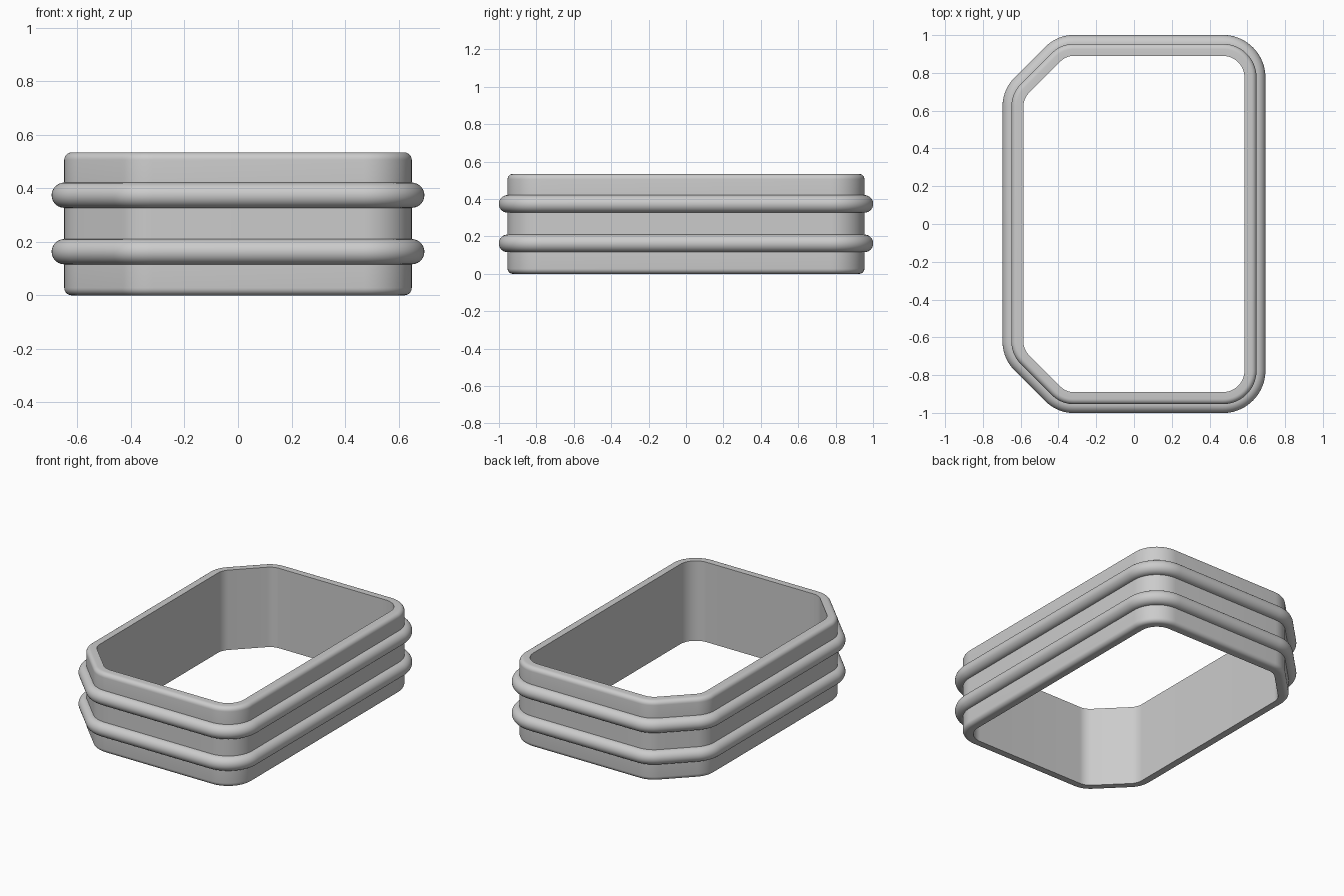
import bpy, bmesh, math
from math import sin, cos, radians, pi

cube = bpy.data.objects.get("Cube")
if cube:
    bpy.data.objects.remove(cube, do_unlink=True)

# One plain grey material
grey = bpy.data.materials.new("plain_grey")
grey.use_nodes = True
colour = (0.6, 0.6, 0.6, 1)
grey.diffuse_color = colour
grey.node_tree.nodes["Principled BSDF"].inputs["Base Color"].default_value = colour

# Dimensions of the inner opening and the wall
HALF_X, HALF_Y, CUT = 0.585, 0.89, 0.225
WALL, HEIGHT, FILLET = 0.064, 0.534, 0.028
RIB_R, RIB_Z = 0.047, (0.163, 0.374)
ROUND_R, CUT_R = 0.115, 0.10

# Outline corners: arc centre, radius, start and end angle in degrees
t = CUT_R * math.tan(pi / 8)
cx, cy = HALF_X - ROUND_R, HALF_Y - ROUND_R
top_x, top_y = -HALF_X + CUT + t, HALF_Y - CUT_R
side_x, side_y = -HALF_X + CUT_R, HALF_Y - CUT - t
corners = [
    (cx, -cy, ROUND_R, -90, 0),
    (cx, cy, ROUND_R, 0, 90),
    (top_x, top_y, CUT_R, 90, 135),
    (side_x, side_y, CUT_R, 135, 180),
    (side_x, -side_y, CUT_R, 180, 225),
    (top_x, -top_y, CUT_R, 225, 270),
]
outline = []
for x, y, r, a0, a1 in corners:
    steps = (a1 - a0) // 5
    for i in range(steps + 1):
        a = radians(a0 + (a1 - a0) * i / steps)
        outline.append((x, y, r, cos(a), sin(a)))


def arc(off, z, r, a0, a1, n):
    """Profile points (outward offset, height) along an arc."""
    angles = [radians(a0 + (a1 - a0) * i / n) for i in range(n + 1)]
    return [(off + r * cos(a), z + r * sin(a)) for a in angles]


# Wall section: flat inside, filleted outer rims and two half-round ribs
profile = [(0, 0)] + arc(WALL - FILLET, FILLET, FILLET, -90, 0, 6)
for z in RIB_Z:
    profile += arc(WALL, z, RIB_R, -90, 90, 20)
profile += arc(WALL - FILLET, HEIGHT - FILLET, FILLET, 0, 90, 6) + [(0, HEIGHT)]

# Sweep the section around the outline
bm = bmesh.new()
loops = [[bm.verts.new((x + (r + off) * nx, y + (r + off) * ny, z))
          for off, z in profile] for x, y, r, nx, ny in outline]
n = len(profile)
for i, loop in enumerate(loops):
    nxt = loops[(i + 1) % len(loops)]
    for j in range(n):
        k = (j + 1) % n
        bm.faces.new((loop[j], nxt[j], nxt[k], loop[k]))
bmesh.ops.recalc_face_normals(bm, faces=bm.faces)

mesh = bpy.data.meshes.new("ribbed_sleeve")
bm.to_mesh(mesh)
bm.free()
mesh.materials.append(grey)
sleeve = bpy.data.objects.new("ribbed_sleeve", mesh)
bpy.context.collection.objects.link(sleeve)

# Smooth the curves, keep the rib seams and inner rims sharp
bpy.ops.object.select_all(action='DESELECT')
sleeve.select_set(True)
bpy.context.view_layer.objects.active = sleeve
bpy.ops.object.shade_smooth_by_angle(angle=radians(30))
